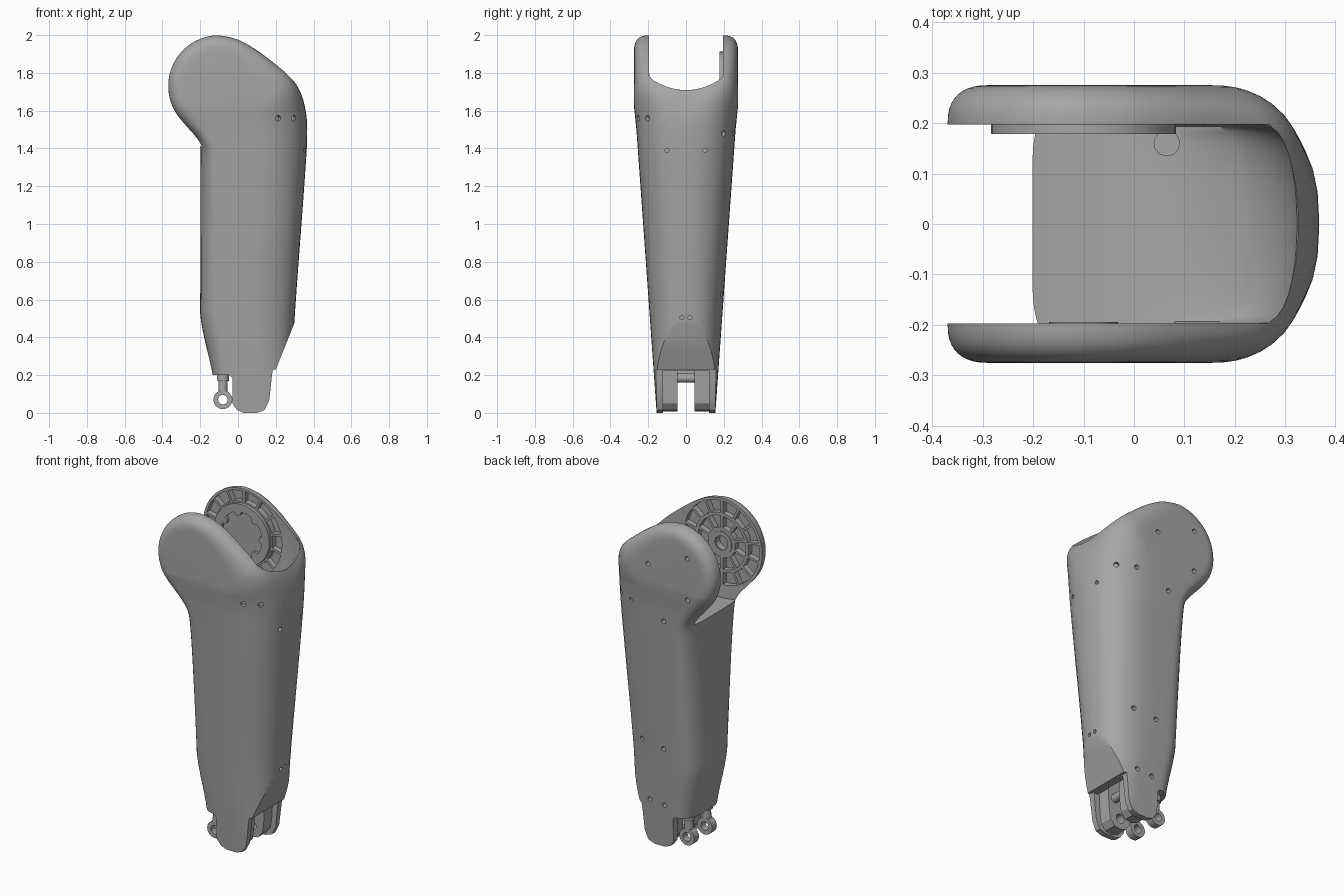
import bpy, bmesh
from math import sin, cos, pi, radians, sqrt
from mathutils import Vector as V

cube = bpy.data.objects.get("Cube")
if cube:
    bpy.data.objects.remove(cube, do_unlink=True)

grey = bpy.data.materials.new("shell_grey")
grey.use_nodes = True
grey.diffuse_color = (0.38, 0.38, 0.38, 1)
grey.node_tree.nodes["Principled BSDF"].inputs["Base Color"].default_value = grey.diffuse_color

W = 0.275            # half width of the fork
CX, CZ = -0.10, 1.73  # joint axis


def taper(z):
    if z > 1.62:
        return 1
    if z > 1.5:
        return 0.955 + 0.045 * (z - 1.5) / 0.12
    return 0.565 + 0.39 * z / 1.5


def build(name, lofts, closed=False, tapered=False):
    """Bridge each list of rings into a solid."""
    bm = bmesh.new()
    for rings in lofts:
        rows = [[bm.verts.new(p) for p in r] for r in rings]
        n = len(rows[0])
        pairs = list(zip(rows, rows[1:])) + ([(rows[-1], rows[0])] if closed else [])
        for a, b in pairs:
            for i in range(n):
                j = (i + 1) % n
                bm.faces.new((a[i], a[j], b[j], b[i]))
        if not closed:
            bm.faces.new(rows[0])
            bm.faces.new(rows[-1])
    if tapered:
        for z in (1.62, 1.5):
            bmesh.ops.bisect_plane(bm, geom=bm.verts[:] + bm.edges[:] + bm.faces[:],
                                   plane_co=(0, 0, z), plane_no=(0, 0, 1))
        for v in bm.verts:
            v.co.y *= taper(v.co.z)
    bmesh.ops.recalc_face_normals(bm, faces=bm.faces[:])
    me = bpy.data.meshes.new(name)
    bm.to_mesh(me)
    bm.free()
    me.materials.append(grey)
    ob = bpy.data.objects.new(name, me)
    bpy.context.collection.objects.link(ob)
    return ob


def activate(ob):
    bpy.ops.object.select_all(action="DESELECT")
    ob.select_set(True)
    bpy.context.view_layer.objects.active = ob


def cut(ob, cutter):
    m = ob.modifiers.new("cut", "BOOLEAN")
    m.operation, m.solver, m.object = "DIFFERENCE", "EXACT", cutter
    activate(ob)
    bpy.ops.object.modifier_apply(modifier="cut")
    bpy.data.objects.remove(cutter, do_unlink=True)


def smooth(ob, angle=32):
    activate(ob)
    bpy.ops.object.shade_smooth_by_angle(angle=radians(angle))


def prism(points, y0, y1):
    return [[V((x, y, z)) for x, z in points] for y in (y0, y1)]


def disc(x, z, r, n=24):
    return [(x + r * cos(2 * pi * i / n), z + r * sin(2 * pi * i / n)) for i in range(n)]


def rod(a, b, r, n=14):
    a, b = V(a), V(b)
    q = (b - a).to_track_quat("Z", "Y")
    ring = [q @ V((x, y, 0)) for x, y in disc(0, 0, r, n)]
    return [[p + c for p in ring] for c in (a, b)]


def hoop(x, z, r0, r1, y0, y1, n=36):
    return [[V((x + r * cos(a), y, z + r * sin(a)))
             for r, y in ((r0, y0), (r1, y0), (r1, y1), (r0, y1))]
            for a in (2 * pi * i / n for i in range(n))]


def sectors(count, r0, r1, rib, y0, y1):
    """Ring of pocket shapes separated by ribs."""
    out = []
    for k in range(count):
        mid, pts = 2 * pi * k / count, []
        for r, order in ((r0, (-2, -1, 0, 1, 2)), (r1, (2, 1, 0, -1, -2))):
            half = pi / count - rib / (2 * r)
            pts += [(CX + r * cos(mid + half * t / 2), CZ + r * sin(mid + half * t / 2))
                    for t in order]
        out.append(prism(pts, y0, y1))
    return out


# Shell outline: x, z, rounding inset, rounding depth
outline = [(.25, -.02, .13, .2), (.285, .23, .2, .25), (.295, .4, .24, .27), (.302, .55, .26, .27),
           (.355, 1.25, .28, .27), (.37, 1.5, .29, .27), (.357, 1.62, .27, .24),
           (.328, 1.71, .22, .15), (.28, 1.78, .17, .1), (.2, 1.845, .13, .08),
           (.1, 1.922, .1, .075), (0, 1.98, .085, .075)]
outline += [(CX + .27 * cos(radians(a)), CZ + .27 * sin(radians(a)), .08, .075)
            for a in range(90, 228, 9)]
outline += [(-.2, 1.43, .07, .12), (-.198, 1.36, .1, .22), (-.2, .6, .12, .25),
            (-.2, .48, .12, .25), (-.13, .2, .1, .2), (-.1, -.02, .06, .1)]
outline = [V(p) for p in outline]
for _ in range(2):
    soft = [outline[0]]
    for a, b in zip(outline, outline[1:]):
        soft += [a.lerp(b, .25), a.lerp(b, .75)]
    outline = soft + [outline[-1]]

inward = []
for i, p in enumerate(outline):
    if i in (0, len(outline) - 1):
        inward.append((-1 if i == 0 else 1, 0))
    else:
        t = outline[i + 1] - outline[i - 1]
        size = sqrt(t.x ** 2 + t.y ** 2)
        inward.append((-t.y / size, t.x / size))

STEPS, POWER = 10, 2 / 2.4
layers = []
for side in (-1, 1):
    for k in (range(STEPS, -1, -1) if side < 0 else range(STEPS + 1)):
        a = k / STEPS * pi / 2
        inset, rise = 1 - abs(cos(a)) ** POWER, sin(a) ** POWER
        layers.append([V((p.x + n[0] * p.z * inset, side * (W - p.w * (1 - rise)),
                          p.y + n[1] * p.z * inset)) for p, n in zip(outline, inward)])
shell = build("limb_shell", [layers], tapered=True)

# Fork opening with a bowl floor and rounded rear wall
rings = []
for k in range(-8, 9):
    a = k / 8 * pi / 2
    reach = .245 + .078 * abs(cos(a)) ** .7
    rim = 1.705 + .06 * sin(a) ** 2
    floor = [(-.5, 1.41), (-.19, 1.41), (-.1, 1.398), (0, 1.405), (.08, 1.425),
             (reach - .1, 1.475), (reach - .045, 1.54), (reach - .012, 1.63),
             (reach, rim + (.335 - reach) * .3),
             (.5, rim - .05), (.5, 2.2), (-.5, 2.2)]
    rings.append([V((x, .197 * sin(a), z)) for x, z in floor])
cut(shell, build("fork_cutter", [rings]))

# Ribbed pockets inside both fork cheeks
cut(shell, build("left_pockets", sectors(14, .192, .254, .014, .15, .23)))
cut(shell, build("right_pockets", sectors(14, .178, .25, .014, -.23, -.15)
                 + sectors(10, .09, .16, .014, -.23, -.15)
                 + [prism(disc(CX, CZ, .04), -.235, -.15)]))

# Sloped lower face, side tongues and the socket between them
cut(shell, build("slope_cutter", [prism([(.34, .58), (.18, .18), (.6, .18), (.6, .58)], -.5, .5)]))
cut(shell, build("tongue_cutter", [prism(
    [(-.4, .2), (-.045, .2), (-.03, .185), (-.03, .05), (-.005, .015), (.03, 0), (.1, 0), (.14, .015),
     (.165, .065), (.18, .2), (.185, .23), (.5, .23), (.5, -.2), (-.4, -.2)], -.5, .5)]))
cut(shell, build("socket_cutter", [prism(
    [(-.1, -.1), (.25, -.1), (.25, .225), (.155, .225), (.155, .33), (-.1, .33)], -.122, .122)]))

# Screw holes on the sides and rear
holes = []
for x, z in ((-.2, 1.84), (.06, 1.74), (-.2, 1.59), (.19, 1.48), (-.03, 1.41),
             (.16, .63), (.01, .61), (.12, .27), (.02, .26)):
    y = W * taper(z)
    holes.append(rod((x, y - .03, z), (x, y + .1, z), .014))
for x, y, z in ((.2, -.225, 1.56), (.285, -.185, 1.56), (.285, .185, 1.48)):
    holes.append(rod((x, y, z), (x + .06, y * 1.6, z), .015))
for y, z, x in ((-.1, 1.39, .31), (.1, 1.39, .31), (-.022, .505, .28), (.022, .505, .28)):
    holes.append(rod((x, y, z), (.5, y, z), .011))
cut(shell, build("hole_cutter", holes))
smooth(shell)

# Bearing ring with lugs on the left cheek, hub ring on the right cheek
smooth(build("bearing_ring", [hoop(CX, CZ, .135, .183, .178, .2)], closed=True))
lugs = [prism(disc(CX + .135 * cos(a), CZ + .135 * sin(a), .024, 12), .18, .2)
        for a in (2 * pi * i / 7 for i in range(7))]
smooth(build("bearing_lugs", lugs))
smooth(build("hub_ring", [hoop(CX, CZ, .045, .068, -.2, -.194)], closed=True))
smooth(build("cable_boss", [rod((.065, .16, 1.4), (.065, .16, 1.5), .026)]))

clevis = [(-.01, .33), (-.01, .06), (.02, .02), (.06, .008), (.1, .015), (.13, .05), (.14, .12), (.15, .33)]
for side, word in ((1, "left"), (-1, "right")):
    # Clevis blocks inside the tongues
    block = build(word + "_clevis", [prism(clevis, side * .045, side * .125)])
    cut(block, build("clevis_bore", [prism(disc(.06, .075, .028), -.3, .3)]))
    smooth(block)
    # Rod ends hanging from the socket
    y = side * .085
    smooth(build(word + "_rod_eye", [hoop(-.08, .07, .025, .05, y - .022, y + .022)], closed=True))
    smooth(build(word + "_rod_shank", [rod((-.08, y, .112), (-.075, y, .34), .024)]))
    smooth(build(word + "_rod_collar", [rod((-.08, y, .17), (-.078, y, .22), .032)]))

smooth(build("cross_pin", [rod((.1, -.06, .185), (.1, .06, .185), .025)]))
